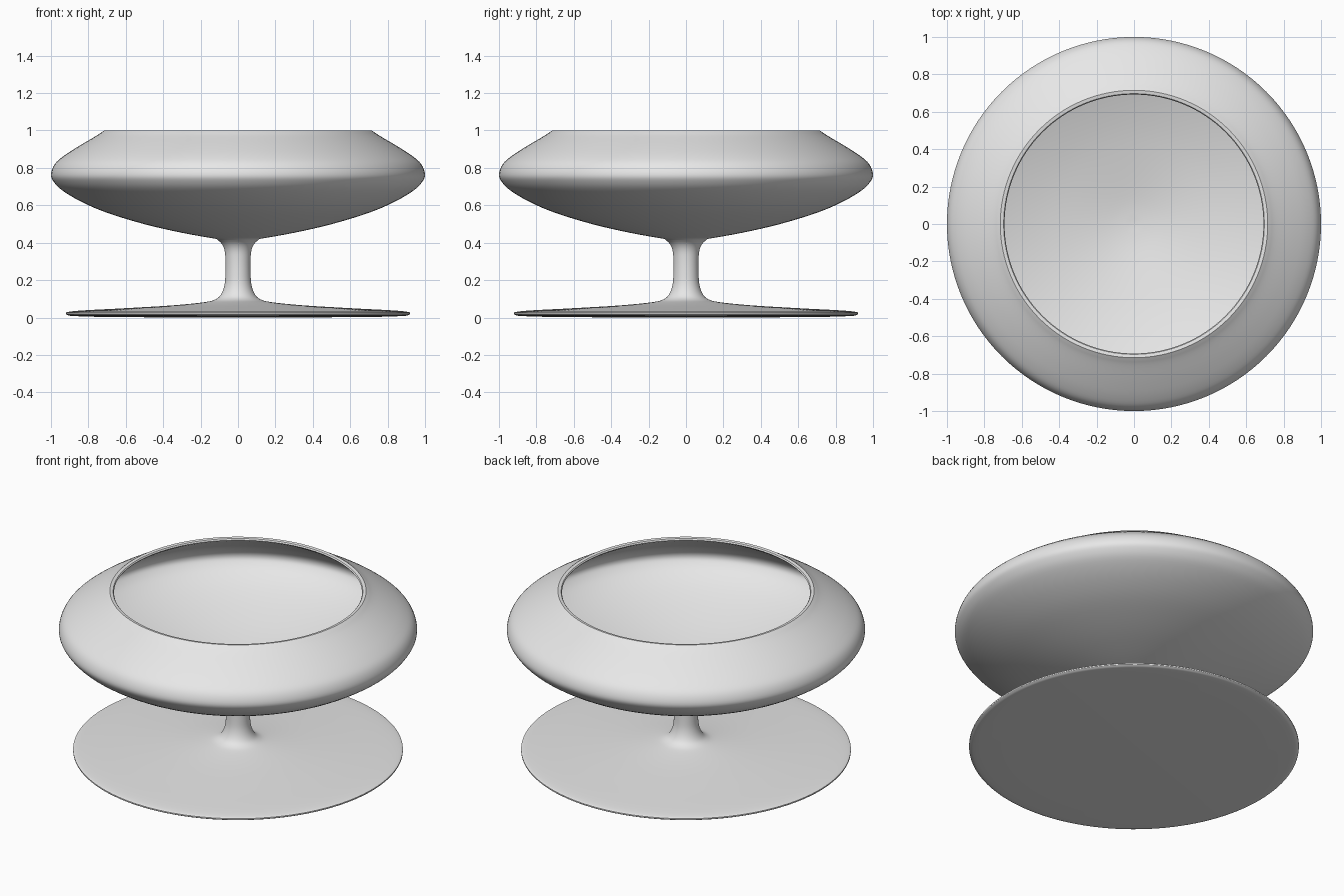
import bpy
import bmesh
import math
from mathutils import Vector

cube = bpy.data.objects.get("Cube")
if cube:
    bpy.data.objects.remove(cube)

# One plain finish for the whole piece
grey = bpy.data.materials.new("light grey")
grey.use_nodes = True
colour = (0.8, 0.8, 0.8, 1)
grey.diffuse_color = colour
grey.node_tree.nodes["Principled BSDF"].inputs["Base Color"].default_value = colour


def smooth_path(points, steps=4):
    """Catmull-Rom curve through (radius, height) points."""
    p = [Vector(q) for q in points]
    p = [2 * p[0] - p[1]] + p + [2 * p[-1] - p[-2]]
    path = []
    for a, b, c, d in zip(p, p[1:], p[2:], p[3:]):
        for i in range(steps):
            t = i / steps
            path.append(0.5 * (2 * b + (c - a) * t + (2 * a - 5 * b + 4 * c - d) * t ** 2
                               + (3 * b - a - 3 * c + d) * t ** 3))
    return path + [p[-2]]


def lathe(name, path, segments=128):
    bm = bmesh.new()
    verts = [bm.verts.new((max(r, 0), 0, z)) for r, z in path]
    edges = [bm.edges.new(pair) for pair in zip(verts, verts[1:])]
    bmesh.ops.spin(bm, geom=verts + edges, axis=(0, 0, 1), cent=(0, 0, 0),
                   angle=math.tau, steps=segments, use_duplicate=False)
    bmesh.ops.remove_doubles(bm, verts=bm.verts, dist=0.0002)
    bmesh.ops.recalc_face_normals(bm, faces=bm.faces)
    mesh = bpy.data.meshes.new(name)
    bm.to_mesh(mesh)
    bm.free()
    mesh.materials.append(grey)
    obj = bpy.data.objects.new(name, mesh)
    bpy.context.collection.objects.link(obj)
    bpy.ops.object.select_all(action="DESELECT")
    obj.select_set(True)
    bpy.context.view_layer.objects.active = obj
    bpy.ops.object.shade_smooth_by_angle(angle=math.radians(40))


# Thin disc foot flowing up into the slim stem and flaring under the bowl
foot_and_stem = smooth_path([
    (0.70, 0.002), (0.88, 0.008), (0.915, 0.015), (0.92, 0.022), (0.91, 0.03),
    (0.83, 0.038), (0.6, 0.05), (0.35, 0.065), (0.18, 0.082), (0.12, 0.097),
    (0.09, 0.125), (0.072, 0.175), (0.067, 0.24), (0.067, 0.31), (0.072, 0.36),
    (0.088, 0.395), (0.115, 0.42)])

# Wide bowl, bulging and closing in towards the rim
bowl_outside = smooth_path([
    (0.115, 0.42), (0.3, 0.453), (0.5, 0.499), (0.7, 0.56), (0.84, 0.62),
    (0.94, 0.68), (0.985, 0.725), (1.0, 0.765), (0.98, 0.82), (0.93, 0.865),
    (0.85, 0.917), (0.76, 0.97), (0.73, 0.99), (0.715, 1.0)])

# Hollow inside, from the lip down to the centre
bowl_inside = smooth_path([
    (0.697, 0.997), (0.695, 0.985), (0.74, 0.955), (0.84, 0.892), (0.92, 0.84),
    (0.96, 0.795), (0.97, 0.76), (0.955, 0.73), (0.91, 0.69), (0.82, 0.64),
    (0.68, 0.585), (0.49, 0.527), (0.29, 0.481), (0.12, 0.45), (0, 0.44)])

lathe("pedestal_bowl", [Vector((0, 0))] + foot_and_stem + bowl_outside[1:] + bowl_inside)
